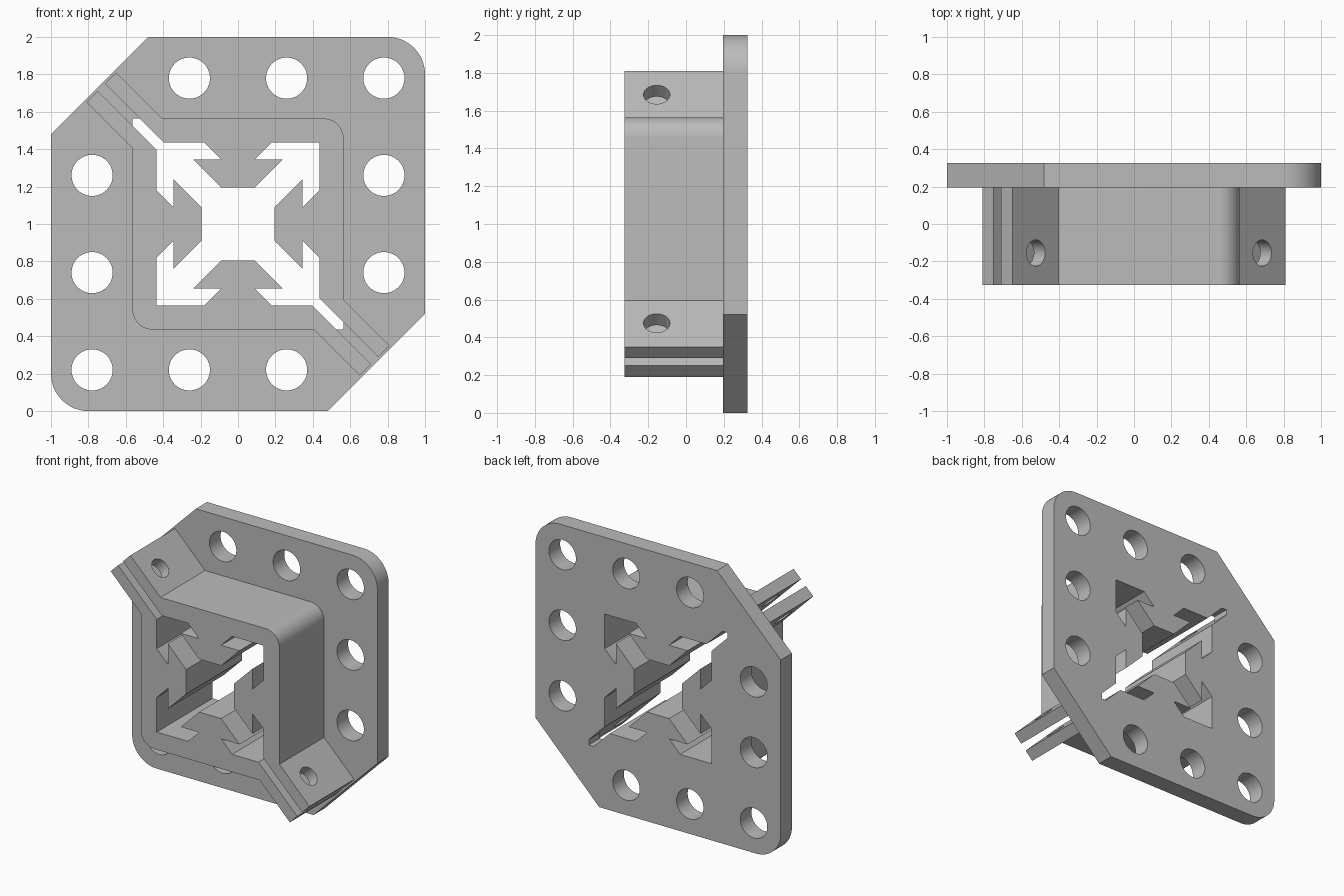
import bpy
import bmesh
from math import cos, sin, pi
from mathutils import Vector, Matrix

old = bpy.data.objects.get("Cube")
if old:
    bpy.data.objects.remove(old, do_unlink=True)

MID = 1.0                                # height of the bracket centre
FRONT, SEAM, BACK = -0.325, 0.195, 0.325  # depths of collar front, joint, plate back

grey = bpy.data.materials.new("plain grey")
grey.use_nodes = True
colour = (0.5, 0.5, 0.5, 1)
grey.diffuse_color = colour
grey.node_tree.nodes["Principled BSDF"].inputs["Base Color"].default_value = colour


def finish(name, bm):
    bmesh.ops.recalc_face_normals(bm, faces=bm.faces)
    mesh = bpy.data.meshes.new(name)
    bm.to_mesh(mesh)
    bm.free()
    mesh.materials.append(grey)
    obj = bpy.data.objects.new(name, mesh)
    bpy.context.collection.objects.link(obj)
    return obj


def prism(name, points, y0, y1):
    """Extrude an outline in the x-z plane, measured from the centre, along y."""
    bm = bmesh.new()
    face = bm.faces.new([bm.verts.new((x, y0, z + MID)) for x, z in points])
    extruded = bmesh.ops.extrude_face_region(bm, geom=[face])["geom"]
    verts = [v for v in extruded if isinstance(v, bmesh.types.BMVert)]
    bmesh.ops.translate(bm, verts=verts, vec=(0, y1 - y0, 0))
    return finish(name, bm)


def rod(name, centre, axis, radius, length):
    bm = bmesh.new()
    turn = Vector(axis).to_track_quat("Z", "Y").to_matrix().to_4x4()
    bmesh.ops.create_cone(bm, cap_ends=True, segments=48, radius1=radius, radius2=radius,
                          depth=length, matrix=Matrix.Translation(centre) @ turn)
    return finish(name, bm)


def cut(obj, cutter):
    mod = obj.modifiers.new("cut", "BOOLEAN")
    mod.operation = "DIFFERENCE"
    mod.solver = "EXACT"
    mod.object = cutter
    bpy.context.view_layer.objects.active = obj
    bpy.ops.object.modifier_apply(modifier=mod.name)
    bpy.data.objects.remove(cutter, do_unlink=True)


def round_corner(edge, radius, steps=16):
    c = edge - radius
    angles = [pi / 2 * (1 - i / steps) for i in range(steps + 1)]
    return [(c + radius * cos(a), c + radius * sin(a)) for a in angles]


def both_halves(half):
    return half + [(-x, -z) for x, z in half]


# Central opening: one arm outline repeated on four sides
arm = [(-0.18, 0.435), (-0.09, 0.345), (-0.24, 0.345), (-0.09, 0.195)]
arm += [(-x, z) for x, z in reversed(arm)] + [(0.435, 0.435)]
opening = []
for quarter in range(4):
    opening += arm
    arm = [(z, -x) for x, z in arm]

# Back plate with two chamfered and two rounded corners
plate = prism("back_plate", both_halves([(-1, 0.48), (-0.48, 1)] + round_corner(1, 0.2)), SEAM, BACK)
cut(plate, prism("opening_cutter", opening, -1, 1))
slot = both_halves([(-0.565, 0.525), (-0.565, 0.565), (-0.525, 0.565)])
cut(plate, prism("slot_cutter", slot, -1, 1))

# Mounting holes around the rim, none at the chamfers
grid = (-0.78, -0.26, 0.26, 0.78)
for x in grid:
    for z in grid:
        if max(abs(x), abs(z)) > 0.7 and abs(x + z) + (abs(x) < 0.7 or abs(z) < 0.7) > 0.1:
            cut(plate, rod("hole_cutter", (x, 0.26, z + MID), (0, 1, 0), 0.11, 1))

# Split clamp collar with a pair of flanges at each end of the slit
half = [(-0.65, 0.81), (-0.405, 0.565)] + round_corner(0.565, 0.11) + [(0.565, -0.405), (0.81, -0.65)]
collar = prism("clamp_collar", both_halves(half), FRONT, SEAM)
cut(collar, prism("opening_cutter", opening, -1, 1))
slit = both_halves([(-0.92, 0.88), (-0.88, 0.92)])
cut(collar, prism("slit_cutter", slit, -1, 1))

# Clamping bolt holes across the flanges
for side in (-1, 1):
    centre = (side * 0.605, -0.155, MID - side * 0.605)
    cut(collar, rod("bolt_cutter", centre, (1, 0, 1), 0.07, 0.6))

# Smooth the rounded walls only
for obj in (plate, collar):
    bpy.ops.object.select_all(action="DESELECT")
    obj.select_set(True)
    bpy.context.view_layer.objects.active = obj
    bpy.ops.object.shade_smooth_by_angle(angle=pi / 6)
